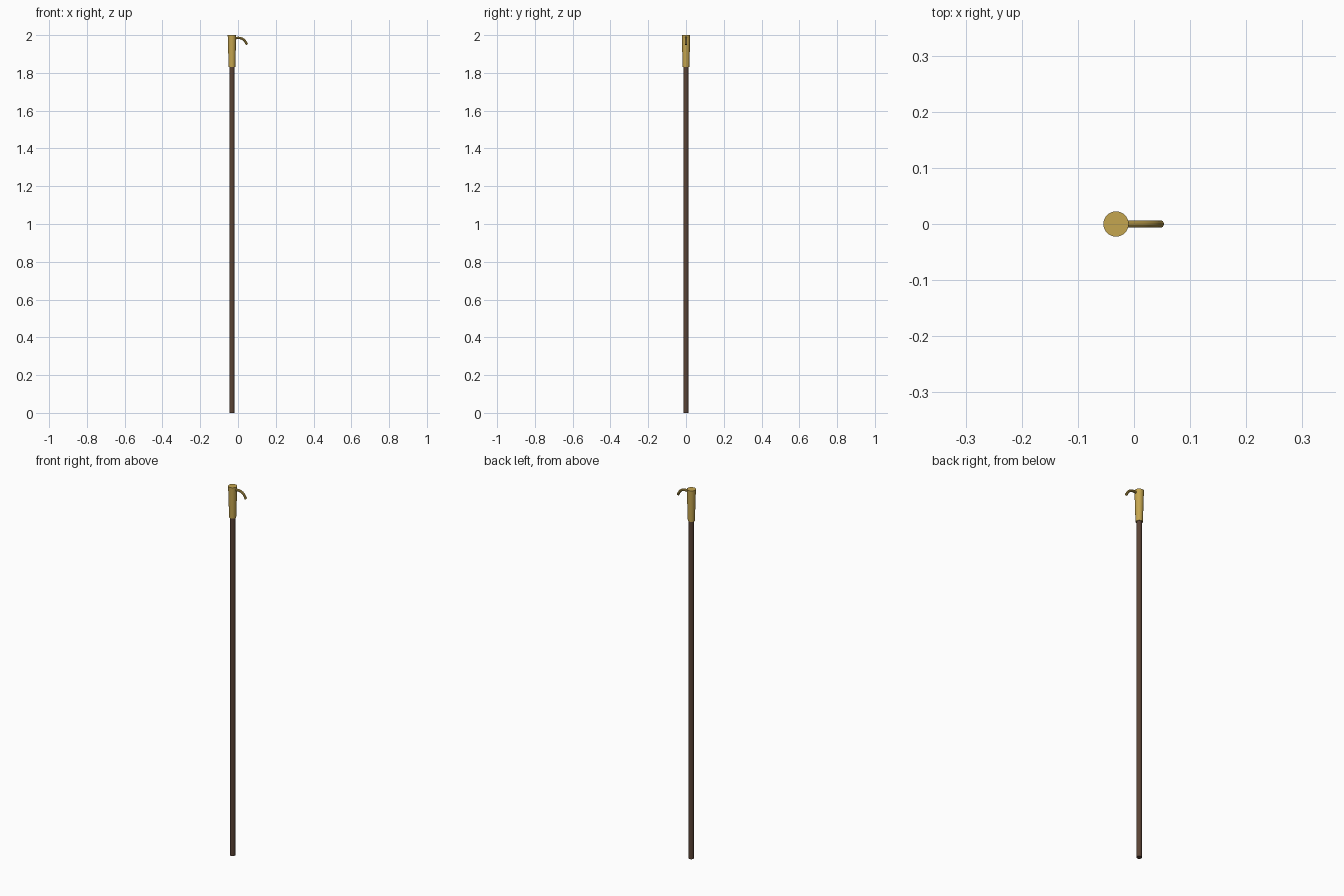
import bpy

if "Cube" in bpy.data.objects:
    bpy.data.objects.remove(bpy.data.objects["Cube"])

def material(name, color):
    m = bpy.data.materials.new(name)
    m.diffuse_color = color
    m.use_nodes = True
    m.node_tree.nodes["Principled BSDF"].inputs["Base Color"].default_value = m.diffuse_color
    return m

wood = material("dark_wood", (0.10, 0.055, 0.035, 1))
brass = material("brass", (0.56, 0.38, 0.08, 1))
CX = -0.032  # axis of the pole

def cone(name, r1, r2, z1, z2, mat):
    bpy.ops.mesh.primitive_cone_add(vertices=32, radius1=r1, radius2=r2, depth=z2 - z1,
                                    location=(CX, 0, (z1 + z2) / 2))
    ob = bpy.context.object
    ob.name = name
    ob.data.materials.append(mat)
    bpy.ops.object.shade_smooth_by_angle()
    return ob

# Wooden pole and tapered brass socket
cone("pole", 0.0135, 0.0135, 0, 1.84, wood)
cone("socket", 0.0175, 0.0225, 1.83, 2.0, brass)

# Curved hook swept along a short path
curve = bpy.data.curves.new("hook", 'CURVE')
curve.dimensions = '3D'
curve.bevel_depth = 0.0065
curve.bevel_resolution = 3
curve.resolution_u = 8
curve.use_fill_caps = True
path = [(-0.022, 1.982), (0.006, 1.985), (0.03, 1.976), (0.048, 1.95)]
spline = curve.splines.new('BEZIER')
spline.bezier_points.add(len(path) - 1)
for p, (x, z) in zip(spline.bezier_points, path):
    p.co = (x, 0, z)
    p.handle_left_type = p.handle_right_type = 'AUTO'
hook = bpy.data.objects.new("hook", curve)
bpy.context.collection.objects.link(hook)
curve.materials.append(brass)
bpy.ops.object.select_all(action='DESELECT')
hook.select_set(True)
bpy.context.view_layer.objects.active = hook
bpy.ops.object.convert(target='MESH')
bpy.ops.object.shade_smooth_by_angle()
